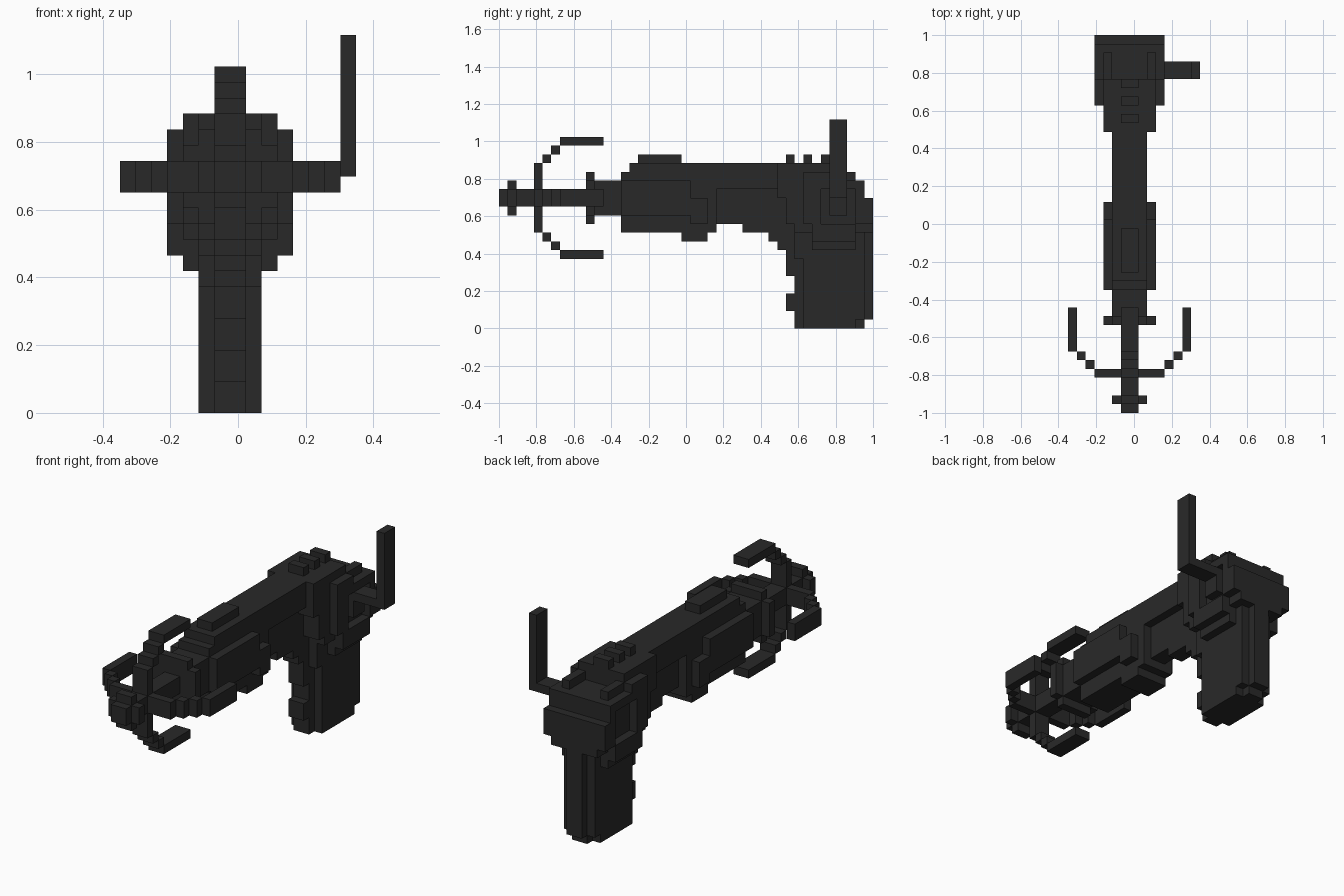
import bpy
import bmesh
from mathutils import Matrix, Vector

cube = bpy.data.objects.get("Cube")
if cube:
    bpy.data.objects.remove(cube, do_unlink=True)

U = 2 / 43                       # size of one block
ORIGIN = Vector((7.5, 21.5, 0))  # block coordinates of the world origin
MID_X, MID_Z = 7, 15             # barrel axis in block coordinates

mat = bpy.data.materials.new("dark grey metal")
mat.use_nodes = True
COL = (0.022, 0.022, 0.022, 1)
mat.diffuse_color = COL
mat.node_tree.nodes["Principled BSDF"].inputs["Base Color"].default_value = COL


def part(name, boxes):
    """Build one object from boxes given as (x0, x1, y0, y1, z0, z1) in blocks."""
    bm = bmesh.new()
    for x0, x1, y0, y1, z0, z1 in boxes:
        lo, hi = Vector((x0, y0, z0)), Vector((x1, y1, z1))
        centre = ((lo + hi) / 2 - ORIGIN) * U
        size = (hi - lo) * U
        bmesh.ops.create_cube(bm, size=1, matrix=Matrix.Translation(centre) @ Matrix.Diagonal((*size, 1)))
    mesh = bpy.data.meshes.new(name)
    bm.to_mesh(mesh)
    bm.free()
    mesh.materials.append(mat)
    obj = bpy.data.objects.new(name, mesh)
    bpy.context.collection.objects.link(obj)
    return obj


def mid(half, y0, y1, z0, z1):
    """Box centred on the barrel axis in x."""
    return (MID_X - half, MID_X + half, y0, y1, z0, z1)


def both(x0, x1, y0, y1, z0, z1):
    """A box and its mirror image across the barrel axis."""
    return [(x0, x1, y0, y1, z0, z1), (2 * MID_X - x1, 2 * MID_X - x0, y0, y1, z0, z1)]


def ring(y0, y1, a, b):
    """Stepped round section made from two crossed boxes."""
    return [mid(a, y0, y1, MID_Z - b, MID_Z + b), mid(b, y0, y1, MID_Z - a, MID_Z + a)]


# Emitter rod with its front ring, collar and muzzle
part("emitter_rod", [mid(1, 0, 14, 14, 16)])
part("tip_ring", ring(1, 2, 1, 2))
part("collar", ring(10, 11, 2, 3))
part("muzzle", [mid(2, 11, 14, 13, 17)])

# Four curved prongs around the rod: (inner radius, outer radius, y0, y1)
STEPS = [(1, 4, 4, 5), (4, 5, 5, 6), (5, 6, 6, 7), (6, 7, 7, 12)]
for name, sx, sz in (("left", 1, 0), ("right", -1, 0), ("upper", 0, 1), ("lower", 0, -1)):
    boxes = []
    for r0, r1, y0, y1 in STEPS:
        a, b = sorted(((sx + sz) * r0, (sx + sz) * r1))
        if sx:
            boxes.append((MID_X + a, MID_X + b, y0, y1, MID_Z - 1, MID_Z + 1))
        else:
            boxes.append(mid(1, y0, y1, MID_Z + a, MID_Z + b))
    part(name + "_prong", boxes)

# Barrel with a narrower keel, front cover, top ridge and underside
part("barrel", [mid(2, 14, 34, 16, 18), mid(2, 15, 34, 18, 19)])
part("barrel_keel", [mid(2, 14, 25, 12, 16), mid(1, 25, 34, 12, 16)])
part("front_cover", [mid(3, 14, 22, 13, 17), mid(3, 22, 24, 12, 15)])
part("top_ridge", [mid(1, 16, 21, 19, 20)])
part("under_rail", [mid(2, 14, 25, 11, 12), mid(2, 21, 24, 10, 11)])
part("trigger_brace", [mid(1, 28, 34, 11, 12), mid(1, 31, 34, 10, 11),
                       mid(1, 32, 34, 9, 10)])

# Receiver stepping down toward the back
part("receiver", [mid(3, 32, 38, 15, 19), mid(3, 33, 42, 12, 17),
                  mid(4, 38, 42, 16, 17), mid(4, 41, 42, 12, 16),
                  mid(4, 42, 43, 12, 15), mid(3, 38, 43, 11, 12)])
part("sight_notches", [mid(1, y, y + 1, 19, 20) for y in (33, 35, 37)])

# Stepped round housings on both sides: inner disc, then a rim around a recess
part("side_discs", both(9, 10, 34, 42, 11, 17) + both(9, 10, 36, 41, 9, 18))
part("side_rims", both(10, 11, 35, 37, 12, 16) + both(10, 11, 35, 38, 16, 18)
     + both(10, 11, 36, 41, 10, 12))

# Grip with a raised front and back strip and finger bumps
part("grip", [mid(2, 35, 41, 0, 12), mid(2, 41, 42, 1, 12), mid(2, 34, 35, 8, 12)])
part("grip_core", [mid(1, 34, 42, 0, 12)])
part("back_strap", [mid(1, 42, 43, 1, 12)])
part("finger_bumps", [mid(1, 33, 34, 6, 9), mid(1, 33, 34, 2, 4)])

# Side arm carrying the upright antenna
part("antenna_arm", [(10, 14, 38, 40, 15, 16), (10, 11, 38, 40, 13, 15)])
part("antenna", [(14, 15, 38, 40, 15, 24)])
